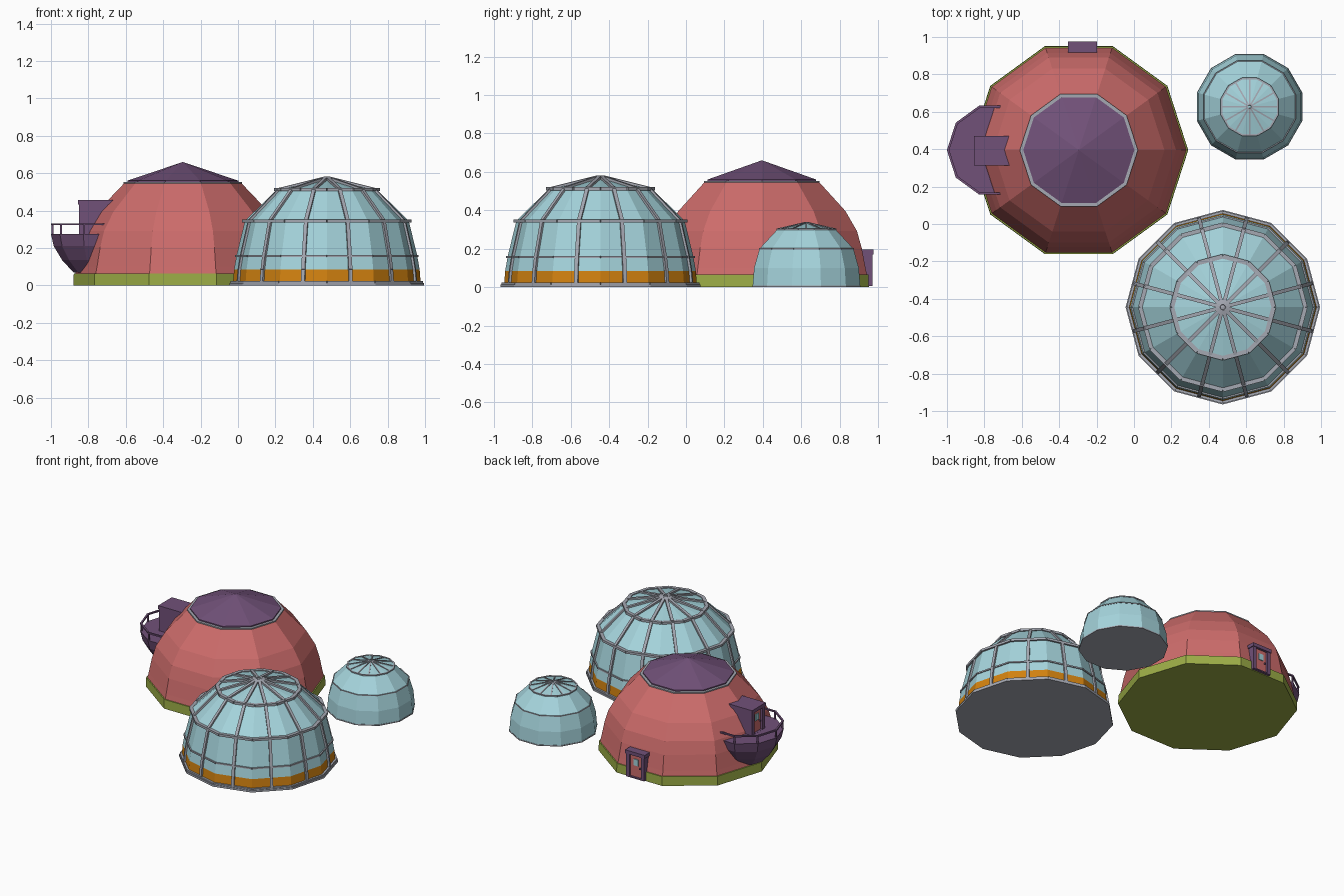
import bpy, bmesh, math
from mathutils import Vector, Matrix

if "Cube" in bpy.data.objects:
    bpy.data.objects.remove(bpy.data.objects["Cube"])


def mat(name, r, g, b):
    m = bpy.data.materials.new(name)
    m.diffuse_color = (r, g, b, 1)
    m.use_nodes = True
    m.node_tree.nodes["Principled BSDF"].inputs["Base Color"].default_value = m.diffuse_color
    return m


RED = mat("coral_red", .61, .15, .147)
PURPLE = mat("plum_purple", .165, .082, .19)
GLASS = mat("pale_blue_glass", .376, .658, .716)
ORANGE = mat("orange", .645, .223, .005)
GREEN = mat("olive_green", .328, .413, .061)
FRAME = mat("grey_frame", .376, .392, .445)


def finish(bm, name, *mats):
    me = bpy.data.meshes.new(name)
    bmesh.ops.recalc_face_normals(bm, faces=bm.faces[:])
    bm.to_mesh(me)
    bm.free()
    for m in mats:
        me.materials.append(m)
    ob = bpy.data.objects.new(name, me)
    bpy.context.collection.objects.link(ob)
    return ob


def polar(c, r, deg, z):
    a = math.radians(deg)
    return Vector((c[0] + r * math.cos(a), c[1] + r * math.sin(a), z))


def lathe(name, c, n, phase, profile, m):
    """Flat-sided solid of revolution, capped at both ends."""
    bm = bmesh.new()
    rings = []
    for r, z in profile:
        if r == 0:
            rings.append([bm.verts.new((c[0], c[1], z))] * n)
        else:
            rings.append([bm.verts.new(polar(c, r, phase + 360 * i / n, z)) for i in range(n)])
    for lo, hi in zip(rings, rings[1:]):
        for i in range(n):
            j = (i + 1) % n
            vs = list(dict.fromkeys((lo[i], lo[j], hi[j], hi[i])))
            if len(vs) > 2:
                bm.faces.new(vs)
    for ring in (rings[0], rings[-1]):
        if ring[0] is not ring[1]:
            bm.faces.new(ring)
    return finish(bm, name, m)


def beam(bm, p, q, side, w, t):
    """Box bar from p to q; w is measured along side."""
    d = q - p
    s = side.normalized()
    nrm = d.cross(s).normalized()
    s = nrm.cross(d).normalized()
    M = Matrix((s * w, nrm * t, d)).transposed().to_4x4()
    M.translation = (p + q) / 2
    bmesh.ops.create_cube(bm, size=1, matrix=M)


def ring_bars(bm, c, r, z, n, phase, w, t):
    pts = [polar(c, r, phase + 360 * i / n, z) for i in range(n)]
    for i in range(n):
        beam(bm, pts[i], pts[(i + 1) % n], Vector((0, 0, 1)), w, t)


def rib_bars(bm, c, n, phase, profile, w, t):
    for i in range(n):
        a = phase + 360 * i / n
        tang = polar((0, 0), 1, a + 90, 0)
        pts = [polar(c, r, a, z) for r, z in profile]
        for p, q in zip(pts, pts[1:]):
            beam(bm, p, q, tang, w, t)


# ---------- red house dome with recessed windows ----------
HC = (-.295, .395)
lathe("house_base", HC, 10, 0, [(.585, 0), (.583, .065)], GREEN)

PROF = [(.575, .065), (.567, .1), (.546, .205), (.52, .292), (.458, .395), (.312, .548)]
COLS = [0, .1, .23, .77, .9, 1]
# facet number -> (row, first column, end column); facet k faces 18 + 36k degrees
UP, LOW = 3, 1
WINDOWS = [(0, UP, 1, 4), (1, UP, 1, 4), (6, UP, 1, 4), (7, UP, 1, 4), (9, UP, 1, 4),
           (2, UP, 1, 5), (3, UP, 0, 4),        # wide window round a corner
           (0, LOW, 2, 5), (1, LOW, 0, 3),      # wide low window round a corner
           (3, LOW, 2, 3)]
bm = bmesh.new()
panes = []
for k in range(10):
    grid = []
    for r, z in PROF:
        a, b = polar(HC, r, 36 * k, z), polar(HC, r, 36 * (k + 1), z)
        grid.append([bm.verts.new(a.lerp(b, f)) for f in COLS])
    for row in range(len(PROF) - 1):
        for col in range(len(COLS) - 1):
            f = bm.faces.new((grid[row][col], grid[row][col + 1],
                              grid[row + 1][col + 1], grid[row + 1][col]))
            if any(w[0] == k and w[1] == row and w[2] <= col < w[3] for w in WINDOWS):
                panes.append(f)
bmesh.ops.remove_doubles(bm, verts=bm.verts[:], dist=1e-4)
panes = [f for f in panes if f.is_valid]
new = bmesh.ops.extrude_face_region(bm, geom=panes)["geom"]
for f in new:
    if isinstance(f, bmesh.types.BMFace):
        f.material_index = 1
for v in new:
    if isinstance(v, bmesh.types.BMVert):
        v.co.x = HC[0] + (v.co.x - HC[0]) * .96
        v.co.y = HC[1] + (v.co.y - HC[1]) * .96
        v.co.z -= .003
finish(bm, "house_dome", RED, GLASS)

lathe("roof_ring", HC, 10, 0, [(.316, .54), (.316, .552)], FRAME)
lathe("house_roof", HC, 10, 0, [(.297, .545), (.297, .56), (0, .66)], PURPLE)

# ---------- balcony ----------
BC = (-.75, .395)
lathe("balcony_bowl", BC, 10, 0,
      [(.13, .07), (.19, .135), (.235, .21), (.25, .275)], PURPLE)
bm = bmesh.new()
ring_bars(bm, BC, .244, .327, 10, 0, .01, .012)
for i in range(2, 9):
    beam(bm, polar(BC, .242, 36 * i, .27), polar(BC, .242, 36 * i, .327), Vector((1, 0, 0)), .01, .01)
finish(bm, "balcony_railing", PURPLE)


# ---------- door porches ----------
def porch(name, x, y, z, turn, depth):
    """Front centre at x, y, z; unturned it faces -y."""
    T = Matrix.Translation((x, y, z)) @ Matrix.Rotation(math.radians(turn), 4, 'Z')

    def boxes(part, m, *dims):
        bm = bmesh.new()
        for x0, x1, y0, y1, z0, z1 in dims:
            M = Matrix.Translation(((x0 + x1) / 2, (y0 + y1) / 2, (z0 + z1) / 2))
            M = M @ Matrix.Diagonal((x1 - x0, y1 - y0, z1 - z0, 1))
            bmesh.ops.create_cube(bm, size=1, matrix=T @ M)
        finish(bm, name + part, m)

    boxes("_frame", PURPLE,
          (-.072, -.046, .004, depth, 0, .18), (.046, .072, .004, depth, 0, .18),
          (-.078, .078, 0, depth, .165, .19), (-.046, .046, .004, depth, 0, .008))
    boxes("_door", RED, (-.046, .046, .018, depth, .008, .165))
    boxes("_door_window", GLASS, (-.018, .018, .012, .02, .09, .135))
    boxes("_door_handle", PURPLE, (.028, .036, .008, .02, .07, .08))


porch("ground_porch", -.275, .975, .005, 180, .1)
porch("balcony_porch", -.855, .392, .268, -90, .2)

# ---------- large greenhouse dome ----------
GC = (.475, -.445)
lathe("greenhouse_floor", GC, 12, 0, [(.52, 0), (.52, .014)], FRAME)
lathe("greenhouse_planter_band", GC, 12, 0, [(.502, .012), (.496, .085)], ORANGE)
SHELL = [(.496, .085), (.483, .16), (.438, .345), (.268, .512), (0, .57)]
lathe("greenhouse_glass", GC, 12, 0, SHELL, GLASS)
bm = bmesh.new()
APO = math.cos(math.pi / 12)
ribs = [(.505 * APO, .01)] + [(r * APO + .002, z) for r, z in SHELL[:-1]] + [(.012, .572)]
rib_bars(bm, GC, 12, 15, ribs, .02, .02)
ring_bars(bm, GC, .484, .157, 12, 0, .01, .014)
ring_bars(bm, GC, .442, .345, 12, 0, .016, .022)
ring_bars(bm, GC, .272, .512, 12, 0, .016, .024)
ring_bars(bm, GC, .506, .018, 12, 0, .012, .018)
finish(bm, "greenhouse_frame", FRAME)
lathe("greenhouse_cap", GC, 12, 0, [(.03, .565), (.03, .572), (0, .578)], FRAME)

# ---------- small glass dome ----------
SC = (.618, .627)
lathe("small_dome_floor", SC, 12, 15, [(.292, 0), (.292, .008)], FRAME)
SMALL = [(.29, .006), (.282, .1), (.253, .2), (.155, .302), (0, .335)]
lathe("small_dome_glass", SC, 12, 15, SMALL, GLASS)
bm = bmesh.new()
cap = [(.155 * APO, .302), (.008, .335)]
rib_bars(bm, SC, 12, 0, cap, .008, .008)
ring_bars(bm, SC, .156, .302, 12, 15, .008, .01)
ring_bars(bm, SC, .252, .2, 12, 15, .006, .008)
finish(bm, "small_dome_frame", FRAME)
